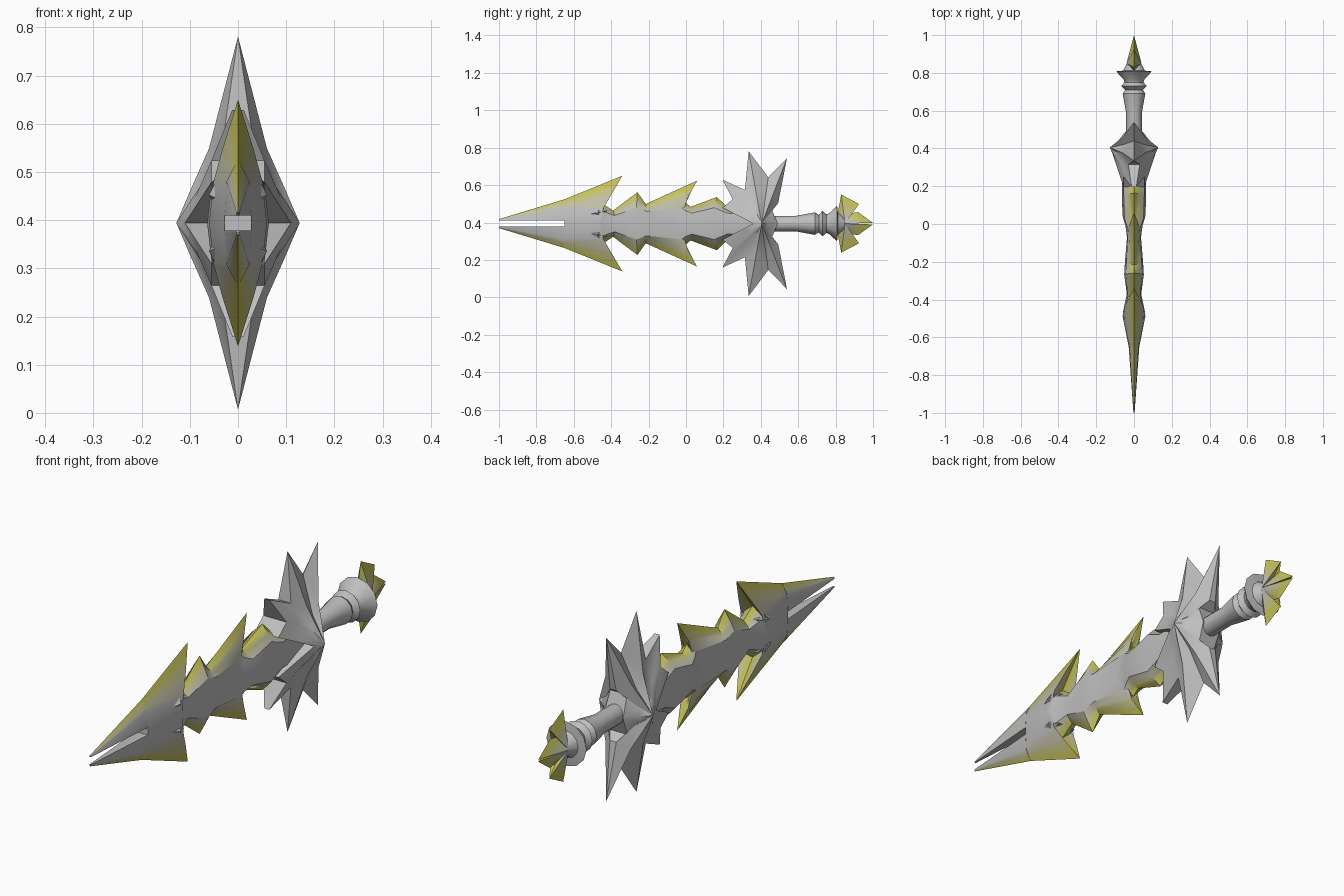
import bpy, bmesh, math
from mathutils import Vector

MID = 0.394  # height of the sword's long axis

if "Cube" in bpy.data.objects:
    bpy.data.objects.remove(bpy.data.objects["Cube"], do_unlink=True)


def material(name, rgb):
    m = bpy.data.materials.new(name)
    m.use_nodes = True
    m.diffuse_color = (*rgb, 1)
    m.node_tree.nodes["Principled BSDF"].inputs["Base Color"].default_value = (*rgb, 1)
    return m


STEEL = Vector((0.52, 0.52, 0.52))
GOLD = Vector((0.56, 0.53, 0.04))
steel = material("steel grey", STEEL)
golds = [material(n, GOLD.lerp(STEEL, f)) for n, f in
         (("edge yellow", 0.12), ("dull yellow", 0.4), ("faded yellow", 0.75))]
MATS = [steel] + golds


def finish(name, bm, angle=35):
    bmesh.ops.remove_doubles(bm, verts=bm.verts, dist=0.0004)
    bmesh.ops.dissolve_degenerate(bm, edges=bm.edges, dist=0.0002)
    bmesh.ops.recalc_face_normals(bm, faces=bm.faces)
    me = bpy.data.meshes.new(name)
    bm.to_mesh(me)
    bm.free()
    for m in MATS:
        me.materials.append(m)
    ob = bpy.data.objects.new(name, me)
    ob.location.z = MID
    bpy.context.collection.objects.link(ob)
    bpy.ops.object.select_all(action='DESELECT')
    ob.select_set(True)
    bpy.context.view_layer.objects.active = ob
    bpy.ops.object.shade_smooth_by_angle(angle=math.radians(angle))
    return ob


def shell(name, stations, rows, closed_rim=False):
    """Quarter shell swept from an outline to a spine, then mirrored in x and z.
    station: (outline y, outline h, edge x, spine y, spine h, spine x)
    rows(h): list of (fraction to spine, thickness share, material)"""
    bm = bmesh.new()
    strips = []
    for y, h, e, sy, sh, sx in stations:
        edge, line = Vector((0, y, h)), [Vector((0, y, h))]
        for t, share, _ in rows(h):
            p = edge.lerp(Vector((0, sy, sh)), t)
            p.x = e + (sx - e) * share
            line.append(p)
        if sh > 0 and not closed_rim or sy == SLIT_END:
            line.append(Vector((0, sy, sh)))
        strips.append([bm.verts.new(p) for p in line])
    mats = [0] + [r[2] for r in rows(0.1)[1:]] + [0]
    for a, b in zip(strips, strips[1:]):
        for i in range(min(len(a), len(b)) - 1):
            f = bm.faces.new((a[i], a[i + 1], b[i + 1], b[i]))
            f.material_index = mats[i]
    bmesh.ops.remove_doubles(bm, verts=bm.verts, dist=0.0004)
    bmesh.ops.triangulate(bm, faces=bm.faces)
    for axis in (0, 2):
        geom = bm.verts[:] + bm.edges[:] + bm.faces[:]
        dup = bmesh.ops.duplicate(bm, geom=geom)["geom"]
        for v in dup:
            if isinstance(v, bmesh.types.BMVert):
                v.co[axis] *= -1
    return finish(name, bm)


SLIT_END = -0.65


# Blade: barbed outline, yellow cutting edge fading into a thick body
def blade_rows(h):
    m = 1 - min(0.62 * h, 0.085) / h
    return [(0, 0, 0), (m * 0.3, 0.27, 1), (m * 0.6, 0.54, 2), (m, 0.85, 3), (1, 1, 0)]


blade = [(-1, 0.024, -1, 0.016, 0.003), (-0.65, 0.13, SLIT_END, 0.016, 0.028),
         (-0.65, 0.13, SLIT_END, 0, 0.028), (-0.34, 0.256, -0.49, 0, 0.06),
         (-0.45, 0.11, -0.46, 0, 0.057), (-0.39, 0.07, -0.37, 0, 0.038),
         (-0.26, 0.168, -0.27, 0, 0.052), (-0.215, 0.105, -0.2, 0, 0.048),
         (0.06, 0.23, -0.07, 0, 0.037), (-0.005, 0.115, -0.01, 0, 0.045),
         (0.025, 0.09, 0.04, 0, 0.06), (0.165, 0.142, 0.13, 0, 0.064),
         (0.22, 0.09, 0.22, 0, 0.064), (0.40, 0.08, 0.40, 0, 0.064)]
shell("blade", [(y, h, 0, sy, sh, sx) for y, h, sy, sh, sx in blade], blade_rows)

# Chips: small overlapping shards behind the blade's arrowhead
chips = [(-0.53, 0.05), (-0.45, 0.1), (-0.46, 0.075), (-0.42, 0.07),
         (-0.45, 0.05), (-0.43, 0.02), (-0.53, 0.05)]
shell("blade_chips", [(y, h, 0.04, -0.475, 0.058, 0.06) for y, h in chips],
      lambda h: [(0, 0, 0), (1, 1, 0)], True)

# Guard: spiked star swelling to a point on each side, open V towards the blade
guard = [(0.36, 0, 0.11), (0.195, 0.085, 0.055), (0.25, 0.13, 0.055), (0.195, 0.235, 0.012),
         (0.315, 0.18, 0.03), (0.335, 0.387, 0), (0.44, 0.248, 0), (0.54, 0.35, 0),
         (0.493, 0.11, 0.015), (0.455, 0.085, 0.04), (0.49, 0, 0.045)]
shell("guard", [(y, h, e, 0.405, 0, 0.128) for y, h, e in guard],
      lambda h: [(0, 0, 0), (0.6, 0.47, 0), (0.8, 0.74, 0), (1, 1, 0)])

# Pommel flower: yellow petals around a grey heart
petals = [(0.81, 0.05), (0.83, 0.155), (0.925, 0.105), (0.88, 0.055),
          (0.92, 0.062), (1.0, 0.004), (0.87, 0.002)]
shell("pommel_petals", [(y, h, 0, 0.85, 0, 0.04) for y, h in petals],
      lambda h: [(0, 0, 0), (0.3, 0.3, 1), (0.55, 0.55, 2), (0.8, 0.8, 3), (1, 1, 0)])

# Handle: turned grip with collars and a flared end cap
profile = [(0.42, 0.042), (0.59, 0.042), (0.69, 0.06), (0.71, 0.047), (0.73, 0.068),
           (0.75, 0.05), (0.765, 0.055), (0.808, 0.095), (0.812, 0.058), (0.87, 0.025)]
bm = bmesh.new()
SIDES = 12
rings = []
for y, r in profile:
    angles = [2 * math.pi * k / SIDES for k in range(SIDES)]
    rings.append([bm.verts.new((r * math.cos(a), y, r * math.sin(a))) for a in angles])
for a, b in zip(rings, rings[1:]):
    for k in range(SIDES):
        n = (k + 1) % SIDES
        bm.faces.new((a[k], a[n], b[n], b[k]))
bm.faces.new(rings[0])
bm.faces.new(rings[-1])
finish("handle", bm)
